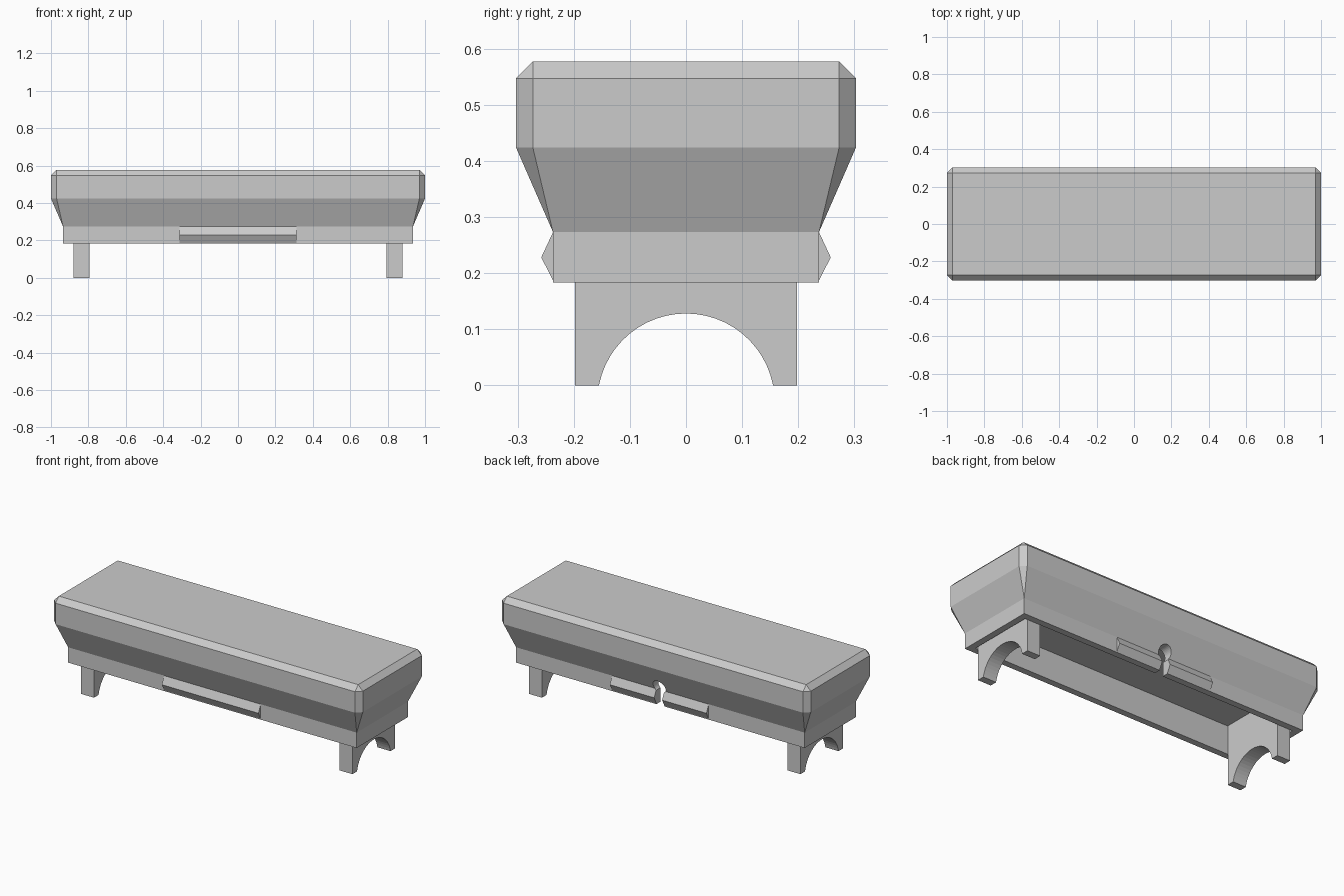
import bpy, bmesh, math

if "Cube" in bpy.data.objects:
    bpy.data.objects.remove(bpy.data.objects["Cube"])

gray = bpy.data.materials.new("plain_gray")
gray.diffuse_color = (0.6, 0.6, 0.6, 1)
gray.use_nodes = True
gray.node_tree.nodes["Principled BSDF"].inputs["Base Color"].default_value = gray.diffuse_color


def finish(bm, name):
    bmesh.ops.remove_doubles(bm, verts=bm.verts, dist=1e-5)
    bmesh.ops.recalc_face_normals(bm, faces=bm.faces)
    me = bpy.data.meshes.new(name)
    bm.to_mesh(me)
    bm.free()
    me.materials.append(gray)
    ob = bpy.data.objects.new(name, me)
    bpy.context.collection.objects.link(ob)
    return ob


def loft(name, rings):
    """Capped solid through rings of equal point count; matching points may coincide."""
    bm = bmesh.new()
    for a, b in zip(rings, rings[1:]):
        for i in range(len(a)):
            j = (i + 1) % len(a)
            pts = []
            for p in (a[i], a[j], b[j], b[i]):
                if p not in pts:
                    pts.append(p)
            if len(pts) > 2:
                bm.faces.new([bm.verts.new(p) for p in pts])
    for ring in (rings[0], rings[-1]):
        bm.faces.new([bm.verts.new(p) for p in dict.fromkeys(ring)])
    return finish(bm, name)


def ring(hx, hy, z, c):
    """Rectangle with corners cut by c, eight points."""
    out = []
    for sx, sy in ((1, 1), (-1, 1), (-1, -1), (1, -1)):
        pair = [(sx * hx, sy * (hy - c), z), (sx * (hx - c), sy * hy, z)]
        out += pair if sx * sy > 0 else pair[::-1]
    return out


def prism_x(name, profile, x0, x1):
    return loft(name, [[(x, y, z) for y, z in profile] for x in (x0, x1)])


def cut(ob, cutter):
    m = ob.modifiers.new("cut", 'BOOLEAN')
    m.operation = 'DIFFERENCE'
    m.solver = 'EXACT'
    m.object = cutter
    cutter.hide_render = True
    cutter.hide_set(True)


# Flared body with chamfered upper edges
body = loft("body_shell", [
    ring(0.935, 0.237, 0.183, 0), ring(0.935, 0.237, 0.273, 0),
    ring(1.0, 0.303, 0.424, 0.03), ring(1.0, 0.303, 0.547, 0.03),
    ring(0.97, 0.273, 0.577, 0)])

# Hollow underside
cavity = loft("cavity_cutter", [ring(0.897, 0.199, 0.1, 0), ring(0.897, 0.199, 0.35, 0)])
cut(body, cavity)

# Keyhole slot through the back wall: narrow neck with a round head
r, w, cz = 0.04, 0.026, 0.295
a0 = -math.acos(w / r)
head = [a0 + (math.pi - 2 * a0) * i / 24 for i in range(25)]
outline = [(-w, 0.1), (w, 0.1)] + [(r * math.cos(a), cz + r * math.sin(a)) for a in head]
keyhole = loft("keyhole_cutter", [[(x, y, z) for x, z in outline] for y in (0.15, 0.4)])
cut(body, keyhole)

# Pointed grip ridges on front and back
for side, name in ((-1, "front_ridge"), (1, "back_ridge")):
    ridge = prism_x(name, [(side * 0.235, 0.183), (side * 0.258, 0.228), (side * 0.237, 0.273),
                           (side * 0.235, 0.273)], -0.313, 0.313)
    if side > 0:
        cut(ridge, keyhole)

# Arched legs reaching up into the hollow
ac, ar, n = -0.03, 0.158, 24
start = math.asin(-ac / ar)
arch = [(ar * math.cos(a), ac + ar * math.sin(a))
        for a in (start + (math.pi - 2 * start) * i / n for i in range(n + 1))]
arch[0], arch[-1] = (arch[0][0], 0), (arch[-1][0], 0)
leg = [(-0.198, 0), (-0.198, 0.352), (0.198, 0.352), (0.198, 0)] + arch
prism_x("right_leg", leg, 0.795, 0.88)
prism_x("left_leg", leg, -0.88, -0.795)
